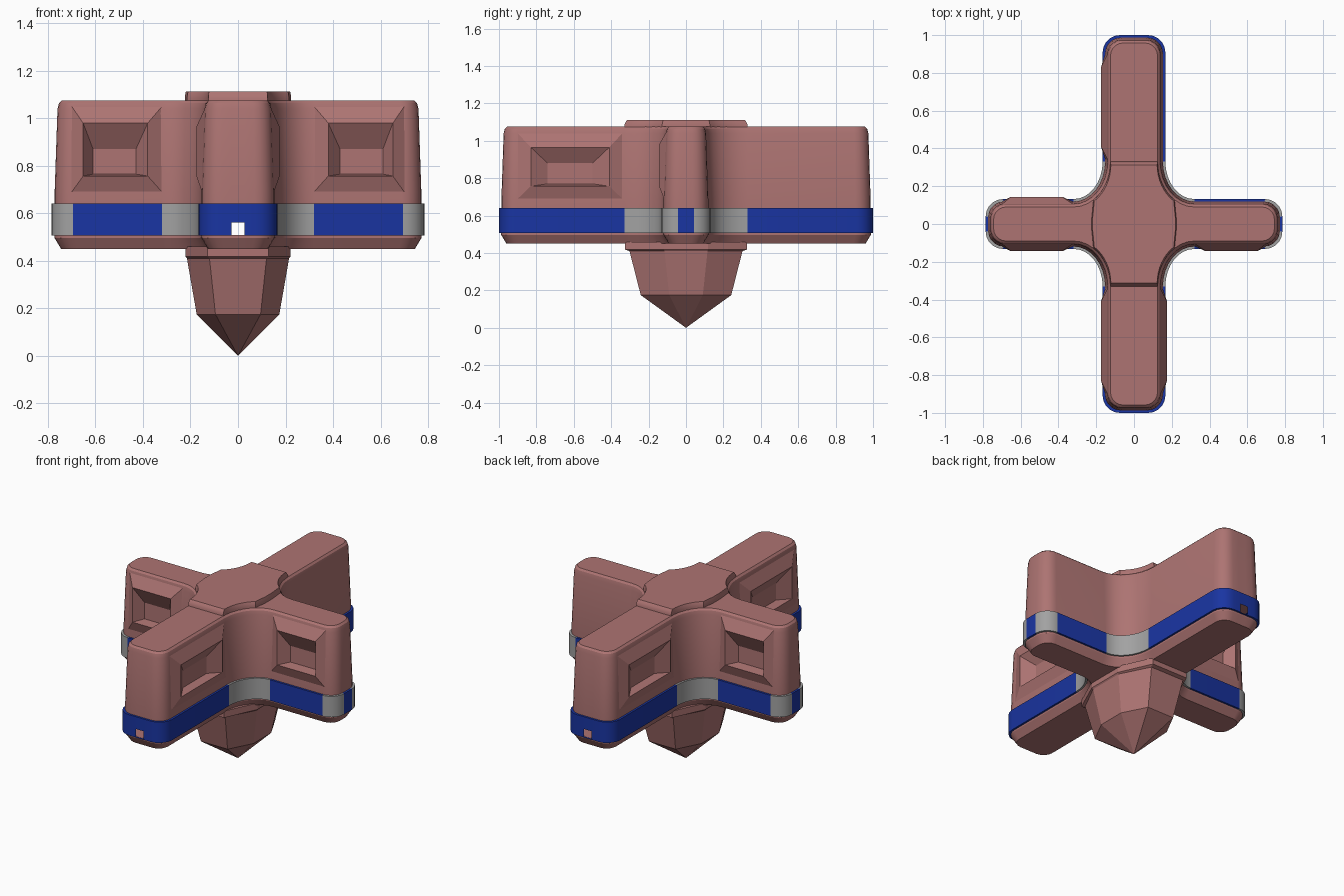
import bpy, bmesh
from math import sin, cos, pi
from mathutils import Vector

if "Cube" in bpy.data.objects:
    bpy.data.objects.remove(bpy.data.objects["Cube"])


def material(name, rgb):
    m = bpy.data.materials.new(name)
    m.diffuse_color = (*rgb, 1)
    m.use_nodes = True
    m.node_tree.nodes["Principled BSDF"].inputs["Base Color"].default_value = m.diffuse_color
    return m


BROWN = material("dusty_red", (0.42, 0.175, 0.17))
BLUE = material("blue", (0.01, 0.035, 0.36))
GREY = material("grey", (0.36, 0.36, 0.36))


def mirrored(q):
    """Complete a counter-clockwise loop from its +x +y quarter."""
    r = q[::-1]
    return (q + [(-x, y) for x, y in r] + [(-x, -y) for x, y in q]
            + [(x, -y) for x, y in r])


def cross_outline(d):
    """Rounded cross with filleted inner corners, inset by d."""
    X, Y, hx, hy, r = 0.785 - d, 1.0 - d, 0.132 - d, 0.166 - d, 0.09 - d * 0.6
    q = []
    for i in range(6):
        t = i / 5 * pi / 2
        q.append((X - r + r * cos(t), hx - r + r * sin(t)))
    for i in range(9):
        t = (1 - i / 8) * pi / 2
        q.append((0.32 - (0.32 - hy) * cos(t), 0.33 - (0.33 - hx) * sin(t)))
    for i in range(6):
        t = i / 5 * pi / 2
        q.append((hy - r + r * cos(t), Y - r + r * sin(t)))
    q.append((0.027, Y))
    return mirrored(q)


def at(loop, z, sx=1, sy=1):
    return [(x * sx, y * sy, z) for x, y in loop]


def loft(name, rings, mats, cap_start=True, cap_end=True, out=None, smooth=True):
    bm = bmesh.new()
    vs = [[bm.verts.new(p) for p in ring] for ring in rings]
    n = len(vs[0])
    for a, b in zip(vs, vs[1:]):
        for i in range(n):
            j = (i + 1) % n
            bm.faces.new((a[i], a[j], b[j], b[i]))
    if cap_start:
        bm.faces.new(vs[0][::-1])
    if cap_end:
        bm.faces.new(vs[-1])
    bmesh.ops.remove_doubles(bm, verts=bm.verts, dist=1e-5)
    bm.faces.ensure_lookup_table()
    if out is not None:
        bm.normal_update()
        if bm.faces[-1].normal.dot(Vector(out)) < 0:
            bmesh.ops.reverse_faces(bm, faces=bm.faces)
    me = bpy.data.meshes.new(name)
    bm.to_mesh(me)
    bm.free()
    ob = bpy.data.objects.new(name, me)
    bpy.context.collection.objects.link(ob)
    for m in mats:
        me.materials.append(m)
    if smooth:
        activate(ob)
        bpy.ops.object.shade_smooth_by_angle(angle=0.5)
    return ob


def activate(ob):
    bpy.ops.object.select_all(action='DESELECT')
    ob.select_set(True)
    bpy.context.view_layer.objects.active = ob


def cross_loft(name, profile, mats, **kw):
    return loft(name, [at(cross_outline(d), z) for d, z in profile], mats, **kw)


# Upper and lower halves of the cross-shaped body
upper = cross_loft("upper_body", [(0.013, 0.638), (0.013, 0.69), (0.025, 1.04),
                                  (0.031, 1.064), (0.042, 1.075)], [BROWN])
cross_loft("lower_body", [(0.04, 0.45), (0.012, 0.497), (0.012, 0.508)], [BROWN])

# Band around the body, grey at inner fillets and side arm corners, open slots at both ends
band = cross_loft("band", [(0.016, 0.507), (0, 0.507), (0, 0.562), (0, 0.641),
                           (0.016, 0.641)], [BLUE, GREY],
                  cap_start=False, cap_end=False)
bm = bmesh.new()
bm.from_mesh(band.data)
slots = []
for f in bm.faces:
    c = f.calc_center_median()
    x, y = abs(c.x), abs(c.y)
    fillet = 0.15 < x < 0.32 and 0.115 < y < 0.33
    corner = x > 0.7 and y > 0.035
    f.material_index = int(fillet or corner)
    if x < 0.01 and y > 0.995 and 0.51 < c.z < 0.562:
        slots.append(f)
bmesh.ops.delete(bm, geom=slots, context='FACES')
bm.to_mesh(band.data)
bm.free()

# Raised hub on top of the crossing
q = [(0.224, 0.03)]
for i in range(9):
    t = 1.0 * (1 - i / 8)
    q.append((0.32 - 0.195 * cos(t), 0.33 - 0.24 * sin(t)))
hub = mirrored(q)
loft("top_hub", [at(hub, 1.05), at(hub, 1.085), at(hub, 1.102, 0.99, 0.975),
                 at(hub, 1.112, 0.98, 0.95)], [BROWN])

# Faceted spike underneath
tip = mirrored([(0.174, 0.09), (0.095, 0.242)])
root = mirrored([(0.215, 0.115), (0.12, 0.302)])
collar = mirrored([(0.222, 0.118), (0.128, 0.325)])
loft("spike", [at(tip, 0, 0, 0), at(tip, 0.175), at(root, 0.41),
               at(collar, 0.418), at(collar, 0.46)], [BROWN],
     cap_start=False, smooth=False)

# Recessed panels with raised rims: (u0, u1, z0, z1, depth at z0, depth at z1)
X_PANEL = [(0.32, 0.70, 0.69, 1.05, 0.118, 0.104),
           (0.38, 0.652, 0.757, 0.98, 0.144, 0.144),
           (0.43, 0.61, 0.765, 0.87, 0.08, 0.08)]
Y_PANEL = [(0.34, 0.90, 0.69, 1.04, 0.152, 0.140),
           (0.41, 0.83, 0.757, 0.965, 0.175, 0.175),
           (0.50, 0.74, 0.77, 0.88, 0.125, 0.125)]


def rect(axis, sx, sy, u0, u1, z0, z1, w0, w1):
    pts = [(u0, w0, z0), (u1, w0, z0), (u1, w1, z1), (u0, w1, z1)]
    if axis == 'y':
        pts = [(w, u, z) for u, w, z in pts]
    return [(sx * x, sy * y, z) for x, y, z in pts]


for sx, sy in ((1, -1), (-1, -1), (-1, 1)):
    for axis, panel in (('x', X_PANEL), ('y', Y_PANEL)):
        out = (0, sy, 0) if axis == 'x' else (sx, 0, 0)
        # Pocket cut behind the panel floor
        u0, u1, z0, z1 = panel[1][:4]
        back = panel[2][4] - 0.015
        pocket = loft("pocket_cutter",
                      [rect(axis, sx, sy, u0, u1, z0, z1, w, w) for w in (back, 0.25)],
                      [BROWN], out=out, smooth=False)
        mod = upper.modifiers.new("pocket", 'BOOLEAN')
        mod.operation = 'DIFFERENCE'
        mod.solver = 'EXACT'
        mod.object = pocket
        activate(upper)
        bpy.ops.object.modifier_apply(modifier=mod.name)
        bpy.data.objects.remove(pocket)
        loft("side_panel_" + axis, [rect(axis, sx, sy, *r) for r in panel], [BROWN],
             cap_start=False, out=out, smooth=False)
